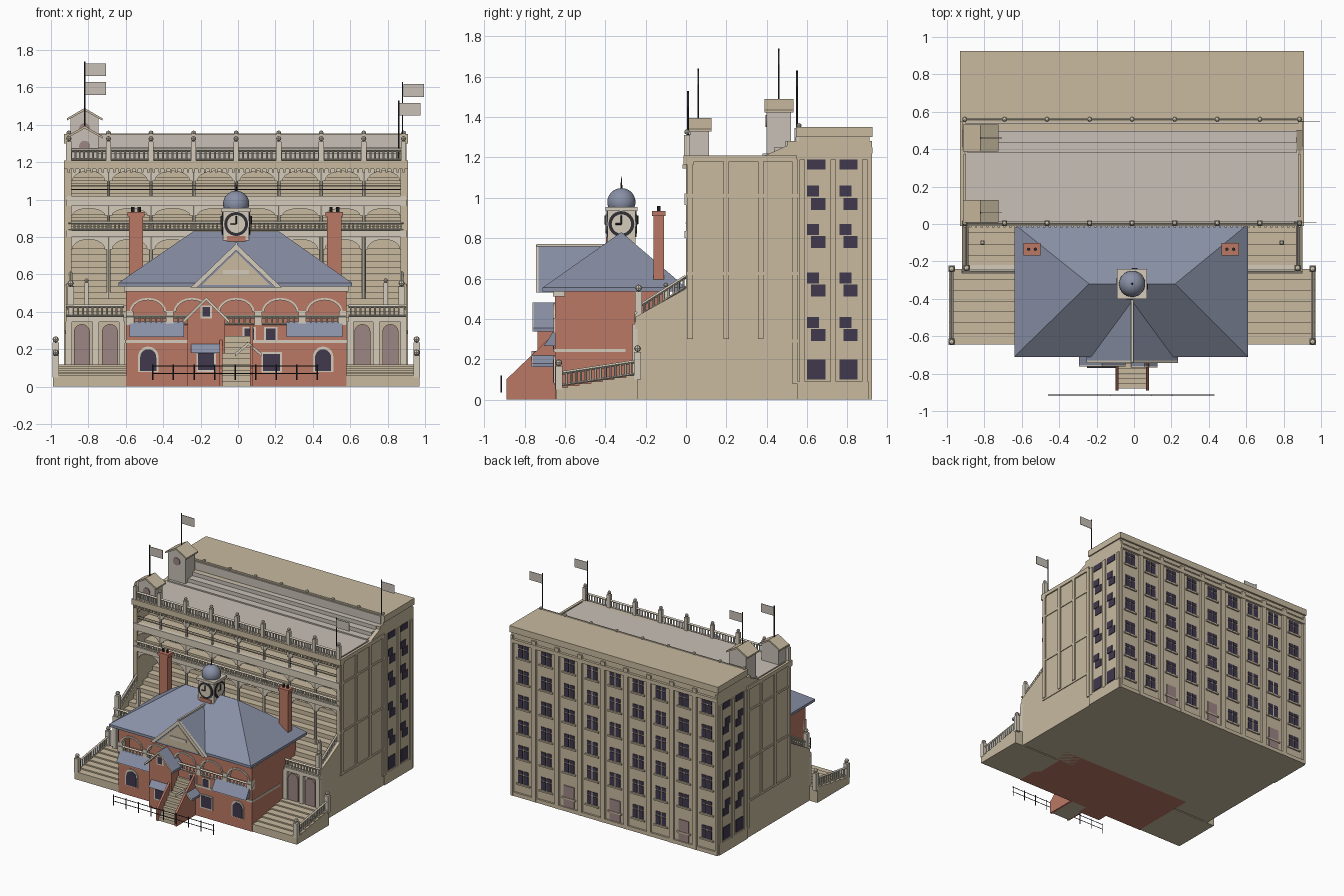
import bpy, bmesh, math
from mathutils import Matrix, Vector

cube = bpy.data.objects.get("Cube")
if cube:
    bpy.data.objects.remove(cube, do_unlink=True)

CX = -0.01          # centre line of the building
WALL = 0.91         # half width of the stand
SIDES = (-1, 1)


def material(name, r, g, b):
    m = bpy.data.materials.new(name)
    m.use_nodes = True
    m.diffuse_color = (r, g, b, 1)
    m.node_tree.nodes["Principled BSDF"].inputs["Base Color"].default_value = (r, g, b, 1)
    return m


stone = material("tan stone", .58, .49, .35)
pale = material("pale stone", .66, .60, .49)
grey = material("canopy grey", .58, .53, .47)
slate = material("blue slate", .25, .28, .38)
brick = material("red brick", .50, .19, .13)
glass = material("dark glass", .05, .04, .075)
door = material("dusky pink", .33, .24, .23)
metal = material("black metal", .03, .03, .035)


class Part:
    """Collects primitives into one named object."""

    def __init__(self, name, mat):
        self.name, self.mat, self.bm = name, mat, bmesh.new()

    def box(self, x0, x1, y0, y1, z0, z1):
        m = Matrix.Translation(((x0 + x1) / 2, (y0 + y1) / 2, (z0 + z1) / 2))
        m = m @ Matrix.Diagonal((x1 - x0, y1 - y0, z1 - z0, 1))
        bmesh.ops.create_cube(self.bm, size=1, matrix=m)
        return self

    def prism(self, pts, axis, a, b):
        """Extrude a profile: axis x takes (y, z) points, axis y takes (x, z)."""
        put = (lambda p, t: (t, p[0], p[1])) if axis == "x" else (lambda p, t: (p[0], t, p[1]))
        f = self.bm.faces.new([self.bm.verts.new(put(p, a)) for p in pts])
        ext = bmesh.ops.extrude_face_region(self.bm, geom=[f], use_keep_orig=True)
        move = Vector(put((0, 0), b - a))
        bmesh.ops.translate(self.bm, vec=move, verts=[v for v in ext["geom"] if isinstance(v, bmesh.types.BMVert)])
        return self

    def rod(self, p, q, r, n=8, r2=None):
        p, q = Vector(p), Vector(q)
        m = Matrix.Translation((p + q) / 2) @ (q - p).to_track_quat("Z", "Y").to_matrix().to_4x4()
        bmesh.ops.create_cone(self.bm, cap_ends=True, segments=n, radius1=r,
                              radius2=r if r2 is None else r2, depth=(q - p).length, matrix=m)
        return self

    def ball(self, x, y, z, r, n=8):
        bmesh.ops.create_uvsphere(self.bm, u_segments=n * 2, v_segments=n, radius=r,
                                  matrix=Matrix.Translation((x, y, z)))
        return self

    def post(self, x, y, z0, z1, w=.012):
        self.box(x - w, x + w, y - w, y + w, z0, z1 - 2 * w)
        return self.ball(x, y, z1 - w, w, 4)

    def rail(self, p, q, h, n):
        """Balustrade with top and bottom rails; p and q are foot points."""
        p, q, up = Vector(p), Vector(q), Vector((0, 0, h))
        self.rod(p, q, .006, 4).rod(p + up, q + up, .009, 4)
        for i in range(n):
            c = p.lerp(q, (i + .5) / n)
            self.rod(c, c + up, .006, 6)
        return self

    def done(self, smooth=False):
        bmesh.ops.recalc_face_normals(self.bm, faces=self.bm.faces)
        me = bpy.data.meshes.new(self.name)
        self.bm.to_mesh(me)
        self.bm.free()
        me.materials.append(self.mat)
        ob = bpy.data.objects.new(self.name, me)
        bpy.context.collection.objects.link(ob)
        if smooth:
            for poly in me.polygons:
                poly.use_smooth = True
        return ob


def tiers(y0, z0, y1, z1, n, base):
    pts = [(y1, base), (y0, base)]
    for i in range(n):
        z = z0 + (z1 - z0) * i / (n - 1)
        pts += [(y0 + (y1 - y0) * i / n, z), (y0 + (y1 - y0) * (i + 1) / n, z)]
    return pts


def arc(x, z, rx, rz, n=10):
    return [(x - rx * math.cos(math.pi * i / n), z + rz * math.sin(math.pi * i / n)) for i in range(n + 1)]


def arched(x, w, z0, z1):
    return [(x + w, z0), (x - w, z0)] + arc(x, z1 - w, w, w)


def spandrel(x0, x1, zs, ztop, rise, pier):
    return [(x1, ztop), (x0, ztop), (x0, zs)] + arc((x0 + x1) / 2, zs, (x1 - x0) / 2 - pier, rise) + [(x1, zs)]


L, R = CX - WALL, CX + WALL
bays = [CX + .2275 * (i - 4) for i in range(9)]
bays[0], bays[-1] = L + .015, R - .015

# Stand: rear block, side walls, seating tiers and slabs
Part("rear_block", stone).box(L, R, .5, .905, 0, 1.28).done()
side = Part("side_walls", stone)
profile = [(-.25, 0), (-.25, .41), (0, .55), (0, 1.2), (.37, 1.2), (.55, 1.28), (.55, 0)]
for x in (L, R - .03):
    side.prism(profile, "x", x, x + .03)
side.done()
seats = Part("seating_tiers", stone)
seats.prism(tiers(-.23, .37, .5, .74, 12, 0), "x", L + .02, R - .02)
seats.prism(tiers(.01, .84, .5, .92, 6, .80), "x", L + .02, R - .02)
seats.prism(tiers(.01, 1.02, .5, 1.12, 7, .965), "x", L + .02, R - .02)
seats.done()
Part("gallery_bands", pale).box(L, R, -.008, .03, .965, 1.02).box(L, R, -.008, .03, .80, .835).done()
Part("canopy_roof", grey).box(L + .02, R - .02, .01, .55, 1.165, 1.21).prism(
    tiers(.38, 1.22, .55, 1.28, 3, 1.2), "x", L + .03, R - .03).done()
corn = Part("cornice", stone).box(L - .01, R + .01, -.012, .04, 1.165, 1.21)
for x in (L, R):
    corn.box(x - .01, x + .01, 0, .55, 1.18, 1.21)
for i in range(60):
    x = L + (i + .5) * 2 * WALL / 60
    corn.box(x - .006, x + .006, -.018, 0, 1.145, 1.165)
corn.done()
Part("rear_parapet", stone).box(L - .01, R + .01, .545, .925, 1.3, 1.35).box(
    L, R, .56, .91, 1.27, 1.31).done()
Part("parapet_face", grey).box(L + .02, R - .02, .537, .546, 1.28, 1.345).done()

# Gallery columns, brackets and balustrades
cols = Part("gallery_columns", pale)
trim = Part("gallery_arches", pale)
rails = Part("stand_balustrades", pale)
black = Part("stand_handrails", metal)
for a, b in zip(bays, bays[1:]):
    for zs, top in ((1.1, 1.165), (.915, .965), (.735, .80)):
        trim.prism(spandrel(a, b, zs, top, top - zs - .012, .02), "y", .012, .024)
    rails.rail((a, .005, 1.215), (b, .005, 1.215), .05, 9)
    rails.rail((a, .56, 1.3), (b, .56, 1.3), .045, 6)
    rails.rail((a, .005, .84), (b, .005, .84), .035, 10)
for x in bays:
    for z0, z1 in ((.835, .97), (1.02, 1.17)):
        cols.rod((x, .018, z0), (x, .018, z1), .009)
    cols.rod((x, .018, .45), (x, .018, .8), .011)
    rails.post(x, .005, 1.2, 1.34, .014).post(x, .56, 1.28, 1.37, .013)
for z in (1.055, 1.075):
    black.rod((L, .01, z), (R, .01, z), .002, 4)
cols.done()
trim.done()
black.done()

# Lower wings: arcade, balustrades and terrace steps
wing = Part("wing_arcade", pale)
arches = Part("arcade_openings", door)
steps = Part("terrace_steps", stone)
for s in SIDES:
    inner, outer = CX + s * .6, CX + s * .91
    wing.box(min(inner, outer), max(inner, outer), -.265, -.22, .345, .375)
    rails.rail((inner, -.25, .38), (outer, -.25, .38), .05, 12)
    for d in (.675, .825):
        arches.prism(arched(CX + s * d, .043, .12, .335), "y", -.257, -.24)
    for d in (.61, .75, .895):
        x = CX + s * d
        wing.box(x - .017, x + .017, -.265, -.24, .1, .35)
    a, b = sorted((CX + s * .55, CX + s * .98))
    steps.prism(tiers(-.645, .06, -.24, .12, 7, 0), "x", a, b)
    x = CX + s * .965
    rails.post(x, -.63, .05, .2, .017).post(x, -.24, .1, .27, .017)
    rails.rail((x, -.63, .07), (x, -.24, .13), .06, 16)
    x = CX + s * .885
    rails.post(x, -.235, .37, .57, .017).rail((x, -.22, .42), (x, 0, .56), .05, 9)
    rails.post(CX + s * .8, -.1, .4, .58, .012)
wing.done()
arches.done()
steps.done()
rails.done()

# Outer walls: pilasters, string courses and windows
pil = Part("wall_pilasters", stone)
panes = Part("wall_windows", glass)
doors = Part("rear_doors", door)
for s in SIDES:
    x = CX + s * WALL
    pil.box(x - .008, x + .008, .55, .905, 0, .09)
    for y in (.02, .2, .37, .54, .575, .73, .885):
        pil.box(x - .01, x + .01, y - .014, y + .014, .3 if y < .5 else .08, 1.19)
    for z in (.29, .625, 1.01):
        pil.box(x - .006, x + .006, 0, .56, z - .008, z + .008)
    for y in (.6, .76):
        for z0, z1 in ((.1, .2), (1.14, 1.19)):
            panes.box(x - .005, x + .005, y, y + .09, z0, z1)
        for z in (.29, .51, .75, .94):
            panes.box(x - .005, x + .005, y, y + .06, z + .065, z + .12)
            panes.box(x - .005, x + .005, y + .02, y + .09, z, z + .06)
pitch = 2 * WALL / 9
for i in range(10):
    x = R - i * pitch
    pil.box(max(x - .018, L), min(x + .018, R), .9, .922, 0, 1.28)
    if i == 9:
        break
    for j in range(6):
        c, z = x - pitch / 2, .16 + .2 * j
        pil.box(c - .06, c + .06, .9, .916, z - .066, z - .054)
        if j == 0 and i in (2, 4, 7):
            doors.box(c - .045, c + .045, .9, .912, .03, .2)
            continue
        for s in SIDES:
            panes.box(c + s * .025 - .02, c + s * .025 + .02, .9, .91, z - .05, z + .015)
            panes.box(c + s * .025 - .02, c + s * .025 + .02, .9, .91, z + .023, z + .05)
pil.box(L, R, .9, .925, 1.22, 1.25).box(L, R, .9, .92, 0, .03)
pil.done()
panes.done()
doors.done()

# Roof turrets and flags
turret, cap = Part("roof_turrets", grey), Part("turret_roofs", stone)
eye = Part("turret_roundels", door)
for y0, y1, z0, z1 in ((.02, .115, 1.2, 1.345), (.4, .52, 1.22, 1.44)):
    x = -.82
    turret.prism([(x - .075, z0), (x + .075, z0), (x + .075, z1), (x, z1 + .04), (x - .075, z1)], "y", y0, y1)
    cap.prism([(x - .095, z1 - .005), (x, z1 + .05), (x + .095, z1 - .005),
               (x + .095, z1 - .017), (x, z1 + .036), (x - .095, z1 - .017)], "y", y0 - .012, y1 + .012)
    eye.rod((x, y0 - .006, z1 - .06), (x, y0 + .01, z1 - .06), .03, 16)
turret.done()
cap.done()
eye.done()
poles, flags = Part("flag_poles", metal), Part("flags", grey)
for x, y, z0, z1 in ((-.82, .06, 1.37, 1.64), (-.82, .46, 1.47, 1.74), (.86, .01, 1.2, 1.53), (.88, .55, 1.3, 1.63)):
    poles.rod((x, y, z0), (x, y, z1), .004, 6)
    flags.box(x + .004, x + .115, y - .002, y + .002, z1 - .08, z1 - .012)
poles.done()
flags.done()

# Pavilion: brick storeys, loggia, bay and chimneys
Part("pavilion_walls", brick).box(-.6, .58, -.65, -.1, 0, .33).box(-.6, .58, -.55, -.1, .33, .54).box(
    -.6, -.57, -.65, -.5, .33, .54).box(.55, .58, -.65, -.5, .33, .54).done()
log, piers = Part("loggia_spandrels", brick), Part("loggia_piers", pale)
rings = Part("loggia_arch_rings", pale)
span = 1.18 / 5
for i in range(5):
    a = -.6 + i * span
    log.prism(spandrel(a, a + span, .40, .54, .075, .02), "y", -.65, -.62)
    c, r = a + span / 2, span / 2 - .02
    rings.prism(arc(c, .40, r, .075) + arc(c, .40, r - .012, .063)[::-1], "y", -.658, -.62)
for i in range(6):
    x = min(max(-.6 + i * span, -.58), .56)
    piers.box(x - .02, x + .02, -.657, -.615, .33, .405)
piers.rail((-.6, -.65, .335), (.58, -.65, .335), .04, 40)
piers.box(-.61, .59, -.66, -.6, .51, .545).box(-.605, .585, -.656, -.3, .235, .25)
log.done()
rings.done()
piers.done()
Part("entrance_bay", brick).prism([(-.27, 0), (-.07, 0), (-.07, .36), (-.17, .46), (-.27, .36)], "y", -.735, -.6).done()
barge = Part("gable_trim", pale)
awn = Part("small_roofs", slate)
for x, z, w, h, y in ((-.17, .48, .125, .125, -.755), (.055, .24, .07, .06, -.76)):
    roof = [(x - w, z - h), (x, z), (x + w, z - h), (x + w, z - h - .018), (x, z - .018), (x - w, z - h - .018)]
    awn.prism(roof, "y", y, -.62)
    barge.prism(roof, "y", y - .006, y)
for a, b in ((-.58, -.29), (.26, .56)):
    awn.prism([(-.705, .265), (-.65, .35), (-.65, .265)], "x", a, b)
awn.prism([(-.77, .18), (-.73, .235), (-.73, .18)], "x", -.25, -.09)
awn.done()
stack = Part("chimneys", brick)
pots = Part("chimney_pots", metal)
for x in (-.545, .515):
    stack.box(x - .038, x + .038, -.162, -.108, .5, .91).box(x - .046, x + .046, -.168, -.102, .91, .935)
    for s in SIDES:
        pots.rod((x + s * .018, -.135, .93), (x + s * .018, -.135, .96), .009)
stack.done()
pots.done()
win = Part("pavilion_windows", glass)
for x in (-.48, .455):
    barge.prism(arched(x, .055, .08, .215), "y", -.656, -.64)
    win.prism(arched(x, .043, .085, .2), "y", -.66, -.64)
for x, z, y, w, h in ((-.17, .135, -.735, .043, .045), (-.17, .4, -.735, .02, .025), (.06, .28, -.65, .025, .03),
                      (.175, .28, -.65, .025, .03), (.18, .13, -.65, .045, .045)):
    barge.box(x - w - .01, x + w + .01, y - .005, y + .01, z - h - .01, z + h + .01)
    win.box(x - w, x + w, y - .008, y + .01, z - h, z + h)
win.done()

# Hipped roof with front gable
hip = Part("hipped_roof", slate)
eave = [(-.64, -.71), (.61, -.71), (.61, 0), (-.64, 0)]
low = [hip.bm.verts.new((x, y, .535)) for x, y in eave]
mid = [hip.bm.verts.new((x, y, .555)) for x, y in eave]
ridge = [hip.bm.verts.new((x, -.32, .83)) for x in (-.24, .22)]
hip.bm.faces.new(low)
for i in range(4):
    j = (i + 1) % 4
    hip.bm.faces.new((low[i], low[j], mid[j], mid[i]))
for f in ((mid[0], mid[1], ridge[1], ridge[0]), (mid[1], mid[2], ridge[1]),
          (mid[2], mid[3], ridge[0], ridge[1]), (mid[3], mid[0], ridge[0])):
    hip.bm.faces.new(f)
hip.prism([(-.255, .53), (CX, .765), (.235, .53)], "y", -.73, -.4)
hip.done()
Part("gable_front", stone).prism([(-.19, .545), (CX, .72), (.17, .545)], "y", -.737, -.72).done()
barge.prism([(-.255, .53), (CX, .765), (.235, .53), (.2, .53), (CX, .73), (-.22, .53)], "y", -.742, -.72)
barge.box(-.08, .06, -.743, -.73, .6, .625).box(CX - .007, CX + .007, -.74, -.4, .755, .77)
barge.done()

# Clock tower
ty = -.32
Part("clock_tower", pale).box(CX - .07, CX + .07, ty - .07, ty + .07, .75, .94).box(
    CX - .08, CX + .08, ty - .08, ty + .08, .935, .955).done()
Part("tower_base", brick).box(CX - .05, CX + .05, ty - .076, ty, .775, .805).done()
dial, face = Part("clock_rings", metal), Part("clock_faces", pale)
for k in range(4):
    d = Vector((math.sin(k * math.pi / 2), -math.cos(k * math.pi / 2), 0))
    c, t = Vector((CX, ty, .87)), Vector((d.y, -d.x, 0))
    dial.rod(c + d * .06, c + d * .075, .064, 24)
    face.rod(c + d * .06, c + d * .078, .048, 24)
    dial.rod(c + d * .08, c + d * .08 + t * .03, .004, 4).rod(c + d * .08, c + d * .08 + Vector((0, 0, .042)), .004, 4)
dial.done()
face.done()
Part("dome", slate).ball(CX, ty, .978, .07, 14).done(True)
Part("spire", metal).rod((CX, ty, 1.04), (CX, ty, 1.105), .006, 8, .001).done()

# Front staircase and fence
cheek = Part("stair_cheeks", brick)
for x in (-.1, .065):
    cheek.prism([(-.89, 0), (-.89, .1), (-.65, .33), (-.65, 0)], "x", x, x + .016)
cheek.done()
Part("front_steps", stone).prism(tiers(-.88, .03, -.64, .27, 9, 0), "x", -.086, .067).done()
fence = Part("front_fence", metal)
for z in (.07, .11):
    fence.rod((-.46, -.915, z), (.43, -.915, z), .003, 4)
for i in range(9):
    x = -.455 + .11 * i
    fence.rod((x, -.915, .035), (x, -.915, .12), .004, 4)
fence.done()
